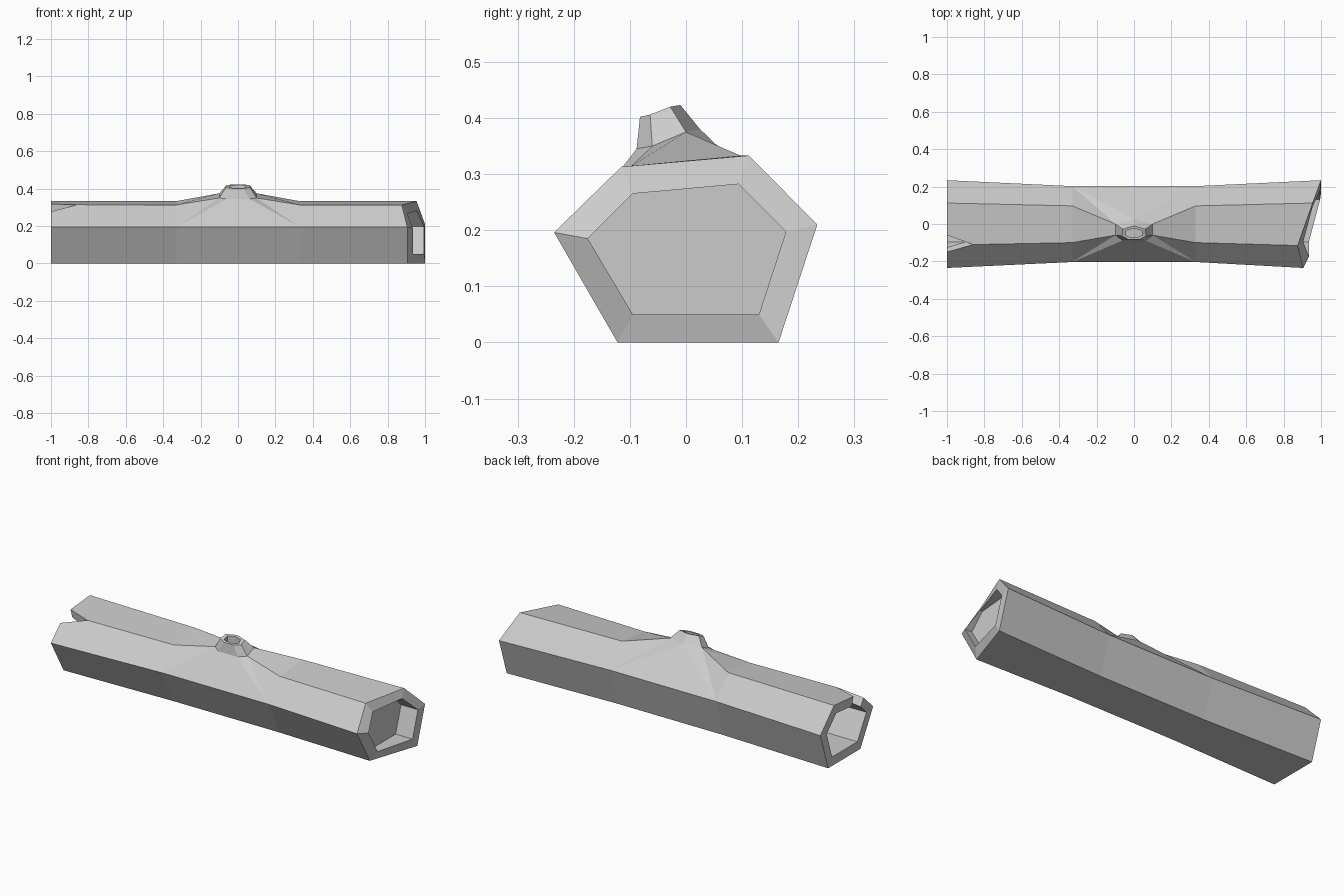
import bpy, bmesh

if "Cube" in bpy.data.objects:
    bpy.data.objects.remove(bpy.data.objects["Cube"])

bm = bmesh.new()

def ring(xs, yz):
    if not isinstance(xs, (list, tuple)):
        xs = [xs] * len(yz)
    return [bm.verts.new((x, y, z)) for x, (y, z) in zip(xs, yz)]

def bridge(a, b):
    n = len(a)
    for i in range(n):
        j = (i + 1) % n
        bm.faces.new((a[i], a[j], b[j], b[i]))

# Cross-sections, going front side, top, back side, bottom
OUT = [(-.235, .196), (-.115, .313), (.112, .333), (.234, .21), (.165, 0), (-.122, 0)]
INN = [(-.175, .185), (-.095, .265), (.093, .282), (.178, .197), (.13, .05), (-.095, .05)]
MID = [(y * .865, z) for y, z in OUT]
# Left end: the upper front corner is split into three points for the notch
OUT_L = [OUT[0], (-.15, .277), (-.11, .314), (-.06, .318)] + OUT[2:]
INN_L = [INN[0], (-.125, .235), (-.095, .265), (-.045, .269)] + INN[2:]

right = ring([.905, .875, .955, 1, 1, .905], OUT)
mr, ml = ring(.33, MID), ring(-.33, MID)
left = ring([-1, -1, -.86, -1, -1, -1, -1, -1], OUT_L)

# Outer bark
bridge(right, mr)
bm.faces.new((left[0], left[1], left[2], ml[1], ml[0]))
bm.faces.new((left[2], left[3], left[4], ml[2], ml[1]))
for i in range(2, 6):
    j = (i + 1) % 6
    bm.faces.new((left[i + 2], left[(i + 3) % 8], ml[j], ml[i]))
for i in (3, 4, 5):
    j = (i + 1) % 6
    bm.faces.new((ml[i], ml[j], mr[j], mr[i]))

# Right end: slanted rim and shallow recess
rim_r = ring([.935, .905, .955, .995, .995, .935], INN)
cap_r = ring(.89, INN)
bridge(right, rim_r)
bridge(rim_r, cap_r)
bm.faces.new(cap_r)

# Left end: notched rim and deep hollow
rim_l = ring([-1, -1, -.9, -1, -1, -1, -1, -1], INN_L)
deep = ring(-.65, INN_L)
bridge(left, rim_l)
bridge(rim_l, deep)
bm.faces.new(deep)

# Branch stub: base loop f-, f+, s+, b+, back, b-, s-
def loop(front, side, back, k):
    pts = [(-front[0], *front[1:]), front, side, back, k,
           (-back[0], *back[1:]), (-side[0], *side[1:])]
    return [bm.verts.new(p) for p in pts]

base = loop((.06, -.088, .345), (.1, -.06, .35), (.1, .0, .375), (0, .025, .38))
top = loop((.03, -.082, .402), (.065, -.064, .406), (.06, -.028, .42), (0, -.01, .423))
lip = loop((.022, -.07, .404), (.045, -.06, .406), (.042, -.035, .417), (0, -.024, .42))
pit = loop((.022, -.07, .375), (.045, -.06, .375), (.042, -.035, .38), (0, -.024, .38))
bridge(base, top)
bridge(top, lip)
bridge(lip, pit)
bm.faces.new(pit)
fl, fr, sr, br, bk, bl, sl = base

# Bark flowing up to the stub
bm.faces.new((ml[0], mr[0], fr, fl))
for m, f, s, b in ((mr, fr, sr, br), (ml, fl, sl, bl)):
    bm.faces.new((m[0], m[1], s))
    bm.faces.new((m[0], s, f))
    bm.faces.new((m[1], m[2], b, s))
    bm.faces.new((m[2], m[3], b))
    bm.faces.new((m[3], bk, b))
bm.faces.new((ml[3], mr[3], bk))

bmesh.ops.recalc_face_normals(bm, faces=bm.faces)
mesh = bpy.data.meshes.new("hollow_log")
bm.to_mesh(mesh)
bm.free()
log = bpy.data.objects.new("hollow_log", mesh)
bpy.context.collection.objects.link(log)
